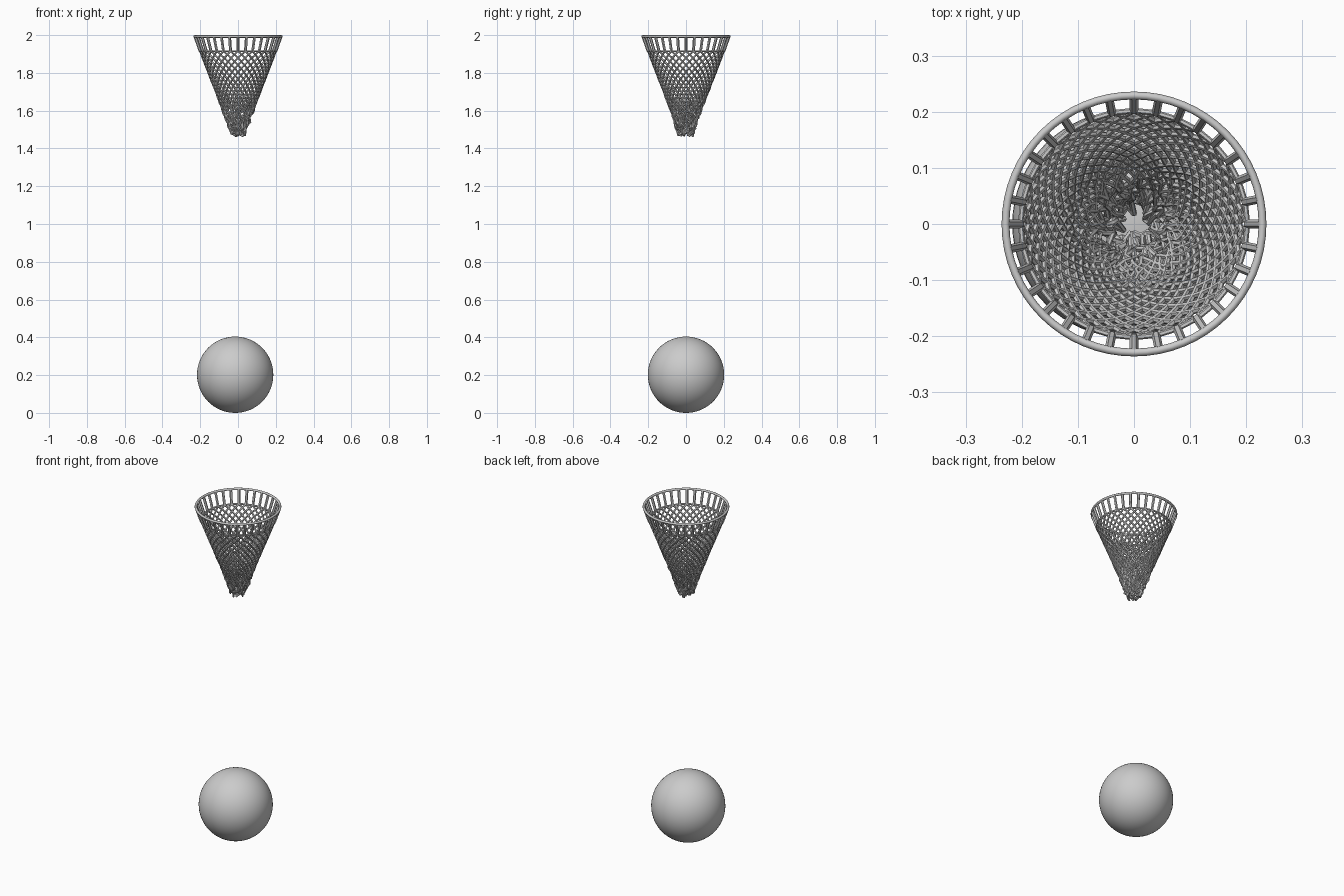
import bpy
import math
import random
from mathutils import Vector

random.seed(4)
if "Cube" in bpy.data.objects:
    bpy.data.objects.remove(bpy.data.objects["Cube"], do_unlink=True)

grey = bpy.data.materials.new("light_grey")
grey.use_nodes = True
COLOUR = (0.6, 0.6, 0.6, 1)
grey.diffuse_color = COLOUR
grey.node_tree.nodes["Principled BSDF"].inputs["Base Color"].default_value = COLOUR

COUNT = 32            # cords around the hoop
ROWS = 24             # half diamond rows down the net
KNOT_TOP, KNOT_LOW = 1.915, 1.475
HOOP_R, HOOP_Z = 0.229, 1.993


def polar(radius, angle, z):
    return Vector((radius * math.cos(angle), radius * math.sin(angle), z))


def cords(name, paths, radius, closed=False, sides=1):
    """Round cords along point paths, turned into one mesh."""
    curve = bpy.data.curves.new(name, "CURVE")
    curve.dimensions = "3D"
    curve.bevel_depth = radius
    curve.bevel_resolution = sides
    curve.use_fill_caps = True
    for path in paths:
        spline = curve.splines.new("POLY")
        spline.points.add(len(path) - 1)
        for point, co in zip(spline.points, path):
            point.co = (*co, 1)
        spline.use_cyclic_u = closed
    obj = bpy.data.objects.new(name, curve)
    bpy.context.collection.objects.link(obj)
    bpy.ops.object.select_all(action="DESELECT")
    obj.select_set(True)
    bpy.context.view_layer.objects.active = obj
    bpy.ops.object.convert(target="MESH")
    obj = bpy.context.object
    obj.data.materials.clear()
    obj.data.materials.append(grey)
    bpy.ops.object.shade_smooth_by_angle(angle=math.radians(50))
    return obj


# Ball
bpy.ops.mesh.primitive_uv_sphere_add(segments=64, ring_count=32, radius=0.202,
                                     location=(-0.015, 0, 0.202))
ball = bpy.context.object
ball.name = "ball"
ball.data.materials.append(grey)
bpy.ops.object.shade_smooth()

# Hoop
bpy.ops.mesh.primitive_torus_add(major_segments=64, minor_segments=8, major_radius=HOOP_R,
                                 minor_radius=0.007, location=(0, 0, HOOP_Z))
hoop = bpy.context.object
hoop.name = "hoop"
hoop.data.materials.append(grey)
bpy.ops.object.shade_smooth()

# Net knots: tidy at the top, increasingly crumpled towards the bottom
knots = {}
for row in range(ROWS + 1):
    t = row / ROWS
    for half in range(row % 2, 2 * COUNT, 2):
        crumple = 0.013 * t ** 2.5
        shake = Vector([random.uniform(-1, 1) for _ in range(3)]) * crumple
        radius = 0.202 + (0.03 - 0.202) * t
        z = KNOT_TOP + (KNOT_LOW - KNOT_TOP) * t
        knots[row, half] = polar(radius, math.pi * half / COUNT, z) + shake

# Diagonal cords crossing at the knots
for name, turn in (("net_left_cords", 1), ("net_right_cords", -1)):
    cords(name, [[knots[row, (2 * start + turn * row) % (2 * COUNT)]
                  for row in range(ROWS + 1)] for start in range(COUNT)], 0.0052)

# Hanging loops between hoop and net
cords("hanging_loops", [[polar(HOOP_R, math.pi * 2 * i / COUNT, HOOP_Z), knots[0, 2 * i]]
                        for i in range(COUNT)], 0.0078)
cords("net_top_cord", [[knots[0, 2 * i] for i in range(COUNT)]], 0.005, closed=True)
